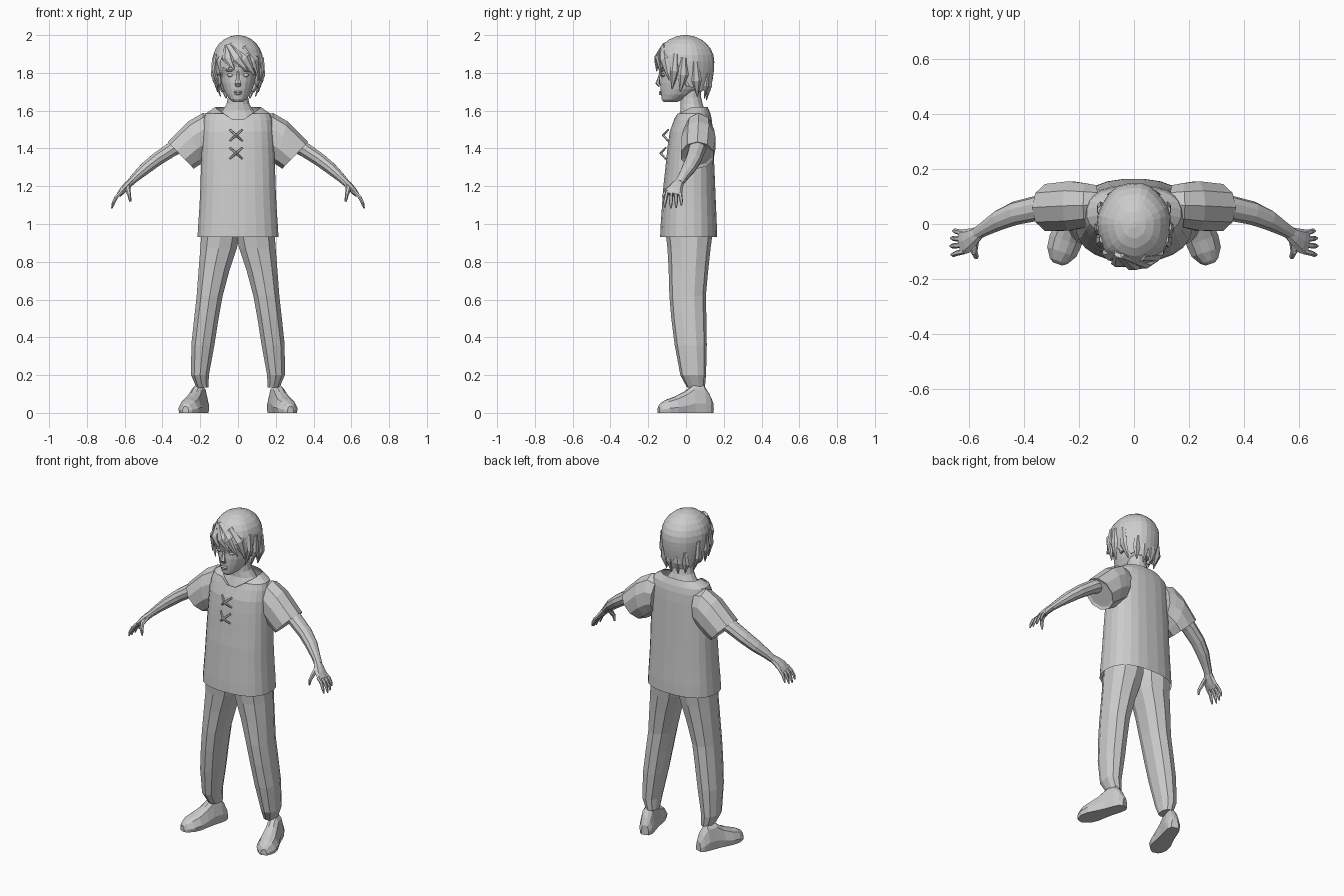
import bpy, bmesh
from math import sin, cos, pi, copysign
from mathutils import Vector


def loft(name, rings, mirror=False, cap0=True, cap1=True):
    """Skin a list of equal-sized point rings into a flat-faced mesh."""
    bm = bmesh.new()
    vs = [[bm.verts.new(p) for p in r] for r in rings]
    n = len(vs[0])
    for a, b in zip(vs, vs[1:]):
        for i in range(n):
            j = (i + 1) % n
            bm.faces.new((a[i], a[j], b[j], b[i]))
    if cap0:
        bm.faces.new(vs[0][::-1])
    if cap1:
        bm.faces.new(vs[-1])
    bmesh.ops.remove_doubles(bm, verts=bm.verts, dist=0.0003)
    bmesh.ops.recalc_face_normals(bm, faces=bm.faces)
    me = bpy.data.meshes.new(name)
    bm.to_mesh(me)
    bm.free()
    ob = bpy.data.objects.new(name, me)
    bpy.context.collection.objects.link(ob)
    if mirror:
        ob.modifiers.new("mirror", 'MIRROR')
    return ob


def oval(z, x0, x1, y0, y1, n, p=2.0):
    """Horizontal superellipse ring filling the given bounds."""
    out = []
    for i in range(n):
        a = 2 * pi * (i + 0.5) / n
        c, s = cos(a), sin(a)
        c, s = copysign(abs(c) ** (2 / p), c), copysign(abs(s) ** (2 / p), s)
        out.append(Vector(((x0 + x1) / 2 + c * (x1 - x0) / 2,
                           (y0 + y1) / 2 + s * (y1 - y0) / 2, z)))
    return out


def tube(name, pts, n=6, ref=(0, 1, 0), mirror=False):
    """Sweep ovals along points (x, y, z, half width along ref, half thickness)."""
    rings = []
    P = [Vector(p[:3]) for p in pts]
    for i, p in enumerate(pts):
        t = (P[min(i + 1, len(P) - 1)] - P[max(i - 1, 0)]).normalized()
        r = Vector(ref)
        side = (r - t * r.dot(t)).normalized()
        up = t.cross(side)
        rings.append([P[i] + side * p[3] * cos(2 * pi * k / n) + up * p[4] * sin(2 * pi * k / n)
                      for k in range(n)])
    return loft(name, rings, mirror)


def ball(name, loc, size, mirror=False):
    rings = []
    for k in range(1, 8):
        a = pi * k / 8
        rings.append([Vector(loc) + Vector((size[0] * sin(a) * cos(2 * pi * i / 10),
                                            size[1] * sin(a) * sin(2 * pi * i / 10),
                                            -size[2] * cos(a))) for i in range(10)])
    return loft(name, rings, mirror)


# Shirt body with a V-neck pulled down at the front
shirt = [(.93, .216, -.138, .165), (1.0, .212, -.135, .164), (1.07, .207, -.13, .161),
         (1.14, .203, -.125, .158), (1.21, .2, -.12, .155), (1.28, .198, -.112, .152),
         (1.35, .195, -.105, .149), (1.42, .192, -.097, .146), (1.49, .188, -.087, .143),
         (1.55, .183, -.065, .138), (1.585, .172, -.05, .13), (1.62, .12, -.02, .115)]
rings = []
for z, rx, yf, yb in shirt:
    ring = oval(z, -rx, rx, yf, yb, 24, 2.4)
    for v in ring:
        limit = 1.535 + .08 * abs(v.x) / .12
        if v.y < .02 and v.z > limit:
            v.y -= (v.z - limit) * .5
            v.z = limit
    rings.append(ring)
loft("shirt_body", rings, cap0=False, cap1=False)

# Sleeves: each ring runs from a top point to a bottom point
sleeve = [(.13, 1.57, .15, 1.36, .07, .075), (.185, 1.588, .175, 1.335, .068, .085),
          (.26, 1.545, .2, 1.315, .066, .094), (.372, 1.435, .235, 1.293, .06, .09),
          (.355, 1.425, .24, 1.31, .06, .075)]
rings = []
for xt, zt, xb, zb, yc, ry in sleeve:
    m = Vector(((xt + xb) / 2, yc, (zt + zb) / 2))
    h = Vector(((xt - xb) / 2, 0, (zt - zb) / 2))
    rings.append([m + h * cos(2 * pi * i / 10) + Vector((0, ry * sin(2 * pi * i / 10), 0))
                  for i in range(10)])
loft("sleeve", rings, mirror=True)

# Crossed laces on the chest
for z, y in ((1.47, -.095), (1.375, -.108)):
    for s in (-1, 1):
        tube("shirt_lace", [(-.01 - .034 * s, y, z - .03, .005, .005),
                            (-.01, y - .025, z, .008, .007),
                            (-.01 + .034 * s, y + .002, z + .03, .005, .005)], 5, mirror=False)

# Trousers
leg = [(.135, .155, .222, .005, .1), (.2, .152, .25, -.03, .106), (.36, .122, .25, -.06, .11),
       (.5, .1, .235, -.078, .108), (.62, .078, .222, -.088, .105), (.76, .04, .212, -.092, .118),
       (.87, .002, .204, -.098, .13), (.93, -.01, .2, -.105, .138), (1.0, -.01, .19, -.1, .138)]
loft("trouser_leg", [oval(z, a, b, c, d, 10, 2.3) for z, a, b, c, d in leg], mirror=True)

# Shoes, swept from heel to toe
heel, toe = Vector((.182, .14, 0)), Vector((.278, -.146, 0))
d = (toe - heel).normalized()
side = Vector((-d.y, d.x, 0))
outline = [(-.9, 0), (-1, .35), (-.65, .85), (-.25, 1), (.25, 1), (.65, .85), (1, .35), (.9, 0)]
shoe = [(0, .022, .06), (.02, .038, .1), (.05, .043, .145), (.11, .046, .145), (.155, .052, .112),
        (.21, .061, .085), (.255, .056, .07), (.29, .034, .05), (.301, .018, .035)]
loft("shoe", [[heel + d * s + side * w * a + Vector((0, 0, h * b)) for a, b in outline]
              for s, w, h in shoe], mirror=True)

# Arms and hands
tube("arm", [(.26, .065, 1.44, .05, .045), (.35, .058, 1.395, .046, .04), (.43, .04, 1.342, .043, .037),
             (.49, .015, 1.295, .038, .033), (.54, -.015, 1.25, .028, .025),
             (.572, -.035, 1.218, .024, .02)], 10, mirror=True)
tube("palm", [(.56, -.03, 1.23, .022, .018), (.585, -.047, 1.205, .034, .02),
              (.61, -.062, 1.178, .045, .018), (.63, -.067, 1.155, .045, .013)], 8, mirror=True)
for y0, y1, k in ((-.1, -.112, .92), (-.077, -.08, 1), (-.055, -.052, .95), (-.032, -.025, .8)):
    tube("finger", [(.617, y0, 1.17, .01, .011), (.617 + .03 * k, (y0 + y1) / 2, 1.17 - .03 * k, .01, .01),
                    (.617 + .045 * k, y1, 1.17 - .062 * k, .009, .008),
                    (.617 + .052 * k, y1, 1.17 - .088 * k, .004, .004)], 6, mirror=True)
tube("thumb", [(.58, -.06, 1.205, .016, .014), (.583, -.1, 1.18, .013, .014),
               (.575, -.118, 1.15, .01, .011), (.57, -.118, 1.118, .005, .005)], 6, (1, 0, 0), True)

# Neck and upper chest inside the collar
neck = [(1.48, .13, -.06, .1), (1.55, .125, -.048, .1), (1.6, .085, -.03, .1),
        (1.635, .062, -.03, .088), (1.67, .055, -.03, .08), (1.74, .055, -.03, .08)]
loft("neck", [oval(z, -r, r, a, b, 14) for z, r, a, b in neck])

# Head and facial features
head = [(1.645, .024, -.118, -.05), (1.66, .045, -.13, -.01), (1.685, .064, -.133, .04),
        (1.715, .078, -.136, .08), (1.75, .089, -.137, .1), (1.785, .095, -.134, .115),
        (1.82, .1, -.143, .125), (1.87, .105, -.14, .125), (1.93, .085, -.105, .1), (1.97, .04, -.05, .05)]
loft("head", [oval(z, -r, r, a, b, 20) for z, r, a, b in head])
tube("nose", [(0, -.134, 1.805, .007, .006), (0, -.143, 1.775, .006, .01), (0, -.15, 1.745, .012, .018),
              (0, -.138, 1.73, .008, .015)], 6)
ball("upper_lip", (0, -.135, 1.699, ), (.025, .009, .006))
ball("lower_lip", (0, -.134, 1.689), (.02, .009, .006))
ball("eye", (.04, -.119, 1.788), (.018, .012, .01), True)
ball("eyebrow", (.042, -.127, 1.813), (.026, .01, .006), True)
ball("ear", (.1, .012, 1.76), (.014, .022, .036), True)

# Hair cap with a ragged lower edge
N, rings = 28, []
for k in range(13):
    ring = []
    for i in range(N):
        a = 2 * pi * i / N
        f = (1 + cos(a)) / 2
        edge = 1.695 + .145 * f ** 1.4 + (.012 if i % 2 else -.012)
        if k < 7:
            p = pi / 2 * (k + .3) / 6.3
            r, z = sin(p), 1.86 + .14 * cos(p)
        else:
            z = 1.86 + (edge - 1.86) * (k - 6) / 6
            r = 1 - .2 * ((1.86 - z) / .18) ** 2
        r *= 1 + (.012 if i % 4 < 2 else -.008)
        ring.append(Vector((.134 * r * sin(a), -.003 - .154 * r * cos(a), z)))
    rings.append(ring)
hair = loft("hair_cap", rings, cap1=False)
sol = hair.modifiers.new("thickness", 'SOLIDIFY')
sol.thickness, sol.offset = .012, -1


def lock(name, a, b, c, w, ref, mirror=False):
    """Flat tapering strand of hair through three points."""
    tube(name, [(*a, w * .6, .012), (*b, w, .014), (*c, .003, .003)], 6, ref, mirror)


# Swept fringe, side strands and nape strands
lock("fringe_lock", (-.05, -.115, 1.945), (.035, -.15, 1.875), (.09, -.13, 1.785), .034, (1, 0, .6))
lock("fringe_lock", (-.05, -.115, 1.945), (-.005, -.156, 1.875), (.05, -.155, 1.81), .032, (1, 0, .6))
lock("fringe_lock", (-.055, -.11, 1.945), (-.055, -.143, 1.875), (-.02, -.155, 1.815), .03, (1, 0, 0))
lock("fringe_lock", (-.06, -.1, 1.94), (-.095, -.115, 1.86), (-.085, -.125, 1.775), .028, (1, -1, 0))
lock("fringe_lock", (.03, -.12, 1.94), (.09, -.115, 1.87), (.112, -.09, 1.76), .03, (1, 1, 0))
lock("side_lock", (.115, -.055, 1.9), (.126, -.06, 1.81), (.1, -.075, 1.715), .026, (0, 1, 0), True)
lock("side_lock", (.127, -.01, 1.88), (.131, -.015, 1.79), (.108, -.03, 1.7), .028, (0, 1, 0), True)
lock("side_lock", (.122, .05, 1.86), (.122, .055, 1.76), (.092, .06, 1.675), .028, (0, 1, 0), True)
for x, z in ((.025, 1.655), (.07, 1.665)):
    lock("nape_lock", (x, .135 - x * .3, 1.8), (x, .135 - x * .4, 1.73), (x * .9, .112 - x * .2, z), .028,
         (1, 0, 0), True)
